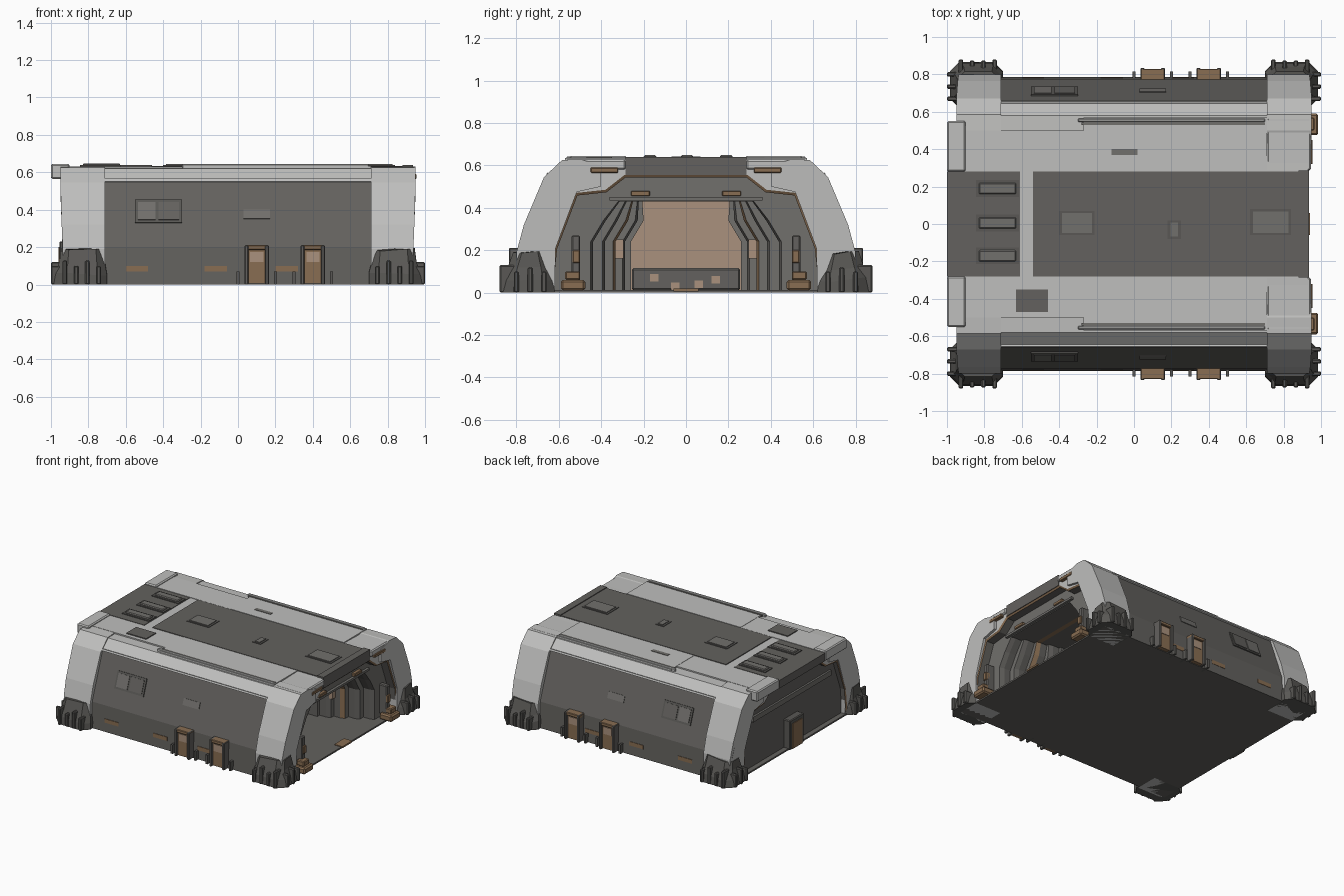
import bpy, bmesh, math, random
from mathutils import Matrix

if "Cube" in bpy.data.objects:
    bpy.data.objects.remove(bpy.data.objects["Cube"])

random.seed(3)

def material(name, rgb):
    m = bpy.data.materials.new(name)
    m.diffuse_color = (*rgb, 1)
    m.use_nodes = True
    m.node_tree.nodes["Principled BSDF"].inputs["Base Color"].default_value = m.diffuse_color
    return m

LIGHT = material("pale_plating", (0.52, 0.52, 0.51))
DARK = material("dark_grey", (0.125, 0.12, 0.112))
MID = material("mid_grey", (0.165, 0.16, 0.15))
DEEP = material("foot_grey", (0.10, 0.097, 0.09))
TAN = material("tan_wall", (0.40, 0.285, 0.205))
RUST = material("rust_brown", (0.25, 0.155, 0.085))

def finish(name, bm, mats):
    bmesh.ops.recalc_face_normals(bm, faces=bm.faces)
    me = bpy.data.meshes.new(name)
    bm.to_mesh(me)
    bm.free()
    for m in mats:
        me.materials.append(m)
    ob = bpy.data.objects.new(name, me)
    bpy.context.collection.objects.link(ob)
    return ob

def box(name, x, y, z, mat, bevel=0.0, rot=0.0):
    """Box from (min, max) ranges, optionally tilted about x."""
    bm = bmesh.new()
    size = [r[1] - r[0] for r in (x, y, z)]
    mid = [(r[1] + r[0]) / 2 for r in (x, y, z)]
    bmesh.ops.create_cube(bm, size=1)
    bmesh.ops.scale(bm, vec=size, verts=bm.verts)
    if bevel:
        bmesh.ops.bevel(bm, geom=bm.edges[:], offset=bevel, segments=1, affect='EDGES')
    bmesh.ops.rotate(bm, matrix=Matrix.Rotation(rot, 3, 'X'), verts=bm.verts)
    bmesh.ops.translate(bm, vec=mid, verts=bm.verts)
    return finish(name, bm, [mat])

def sides(name, x, y, z, mat, bevel=0.0):
    """The same box on the front and the back."""
    box(name + "_back", x, y, z, mat, bevel)
    box(name + "_front", x, (-y[1], -y[0]), z, mat, bevel)

def ring(half):
    return half + [(-y, z) for y, z in reversed(half)]

# Cross-sections, half of each, from the ground up to the centre
hull = ring([(.785, 0), (.775, .2), (.645, .56), (.58, .62), (.29, .628)])
portal = ring([(.64, .012), (.62, .21), (.52, .47), (.38, .485), (.29, .555)])
trim = ring([(.628, .012), (.608, .207), (.512, .458), (.375, .473), (.285, .543)])

def frame(w):
    return ring([(w, .012), (w, .24), (w - .06, .34), (w - .13 + (.45 - w) * .4, .43), (.12, .43)])

# Main hull: one loft that runs over the outside and down into the stepped tunnel
# stations: x, section, material of the strip that leads to it, material of its floor strip
stations = [(-.90, trim, None), (-.935, trim, 1), (-.94, portal, 4), (-.94, hull, 0), (.93, hull, 'skin'),
            (.93, portal, 0), (.922, trim, 4), (.86, trim, 1)]
x = .86
for w in (.45, .395, .345, .30):
    stations += [(x, frame(w), 2), (x - .035, frame(w - .012), 4 if w == .345 else 1), (x - .09, frame(w - .012), 1)]
    x -= .09
stations += [(x, frame(.26), 2), (.25, frame(.26), 1)]

bm = bmesh.new()
prev = None
for x, sec, m in stations:
    vs = [bm.verts.new((x, y, z)) for y, z in sec]
    n = len(vs)
    if prev:
        for i in range(n):
            f = bm.faces.new((prev[i], prev[(i + 1) % n], vs[(i + 1) % n], vs[i]))
            if m == 'skin':
                f.material_index = 0 if 2 <= i <= 6 else 1
            else:
                f.material_index = 1 if i == 9 else m
    else:
        bm.faces.new(vs).material_index = 1
    prev = vs
bm.faces.new(prev).material_index = 3
finish("hangar_hull", bm, [LIGHT, DARK, MID, TAN, RUST])

# Pale corner pillars
pillar = [(.80, 0), (.80, .19), (.765, .32), (.67, .545), (.585, .625), (.50, .63),
          (.40, .60), (.40, .5), (.515, .475), (.615, .21), (.62, 0)]
for sx in (-1, 1):
    for sy in (-1, 1):
        bm = bmesh.new()
        a = [bm.verts.new((sx * .71, sy * y, z)) for y, z in pillar]
        b = [bm.verts.new((sx * (.93 + .02 * min(1, z / .5)), sy * y, z)) for y, z in pillar]
        bm.faces.new(a)
        bm.faces.new(b)
        for i in range(len(a)):
            j = (i + 1) % len(a)
            bm.faces.new((a[i], a[j], b[j], b[i]))
        finish("corner_pillar", bm, [LIGHT])

        # Flared rugged foot
        bm = bmesh.new()
        levels = []
        for z, x0, x1, y0, y1, c in ((0, .70, .985, .62, .865, .05), (.06, .70, .975, .625, .86, .05),
                                     (.11, .71, .955, .64, .84, .045), (.185, .72, .945, .66, .815, .04)):
            pts = [(x0, y0), (x1 - c, y0), (x1, y0 + c), (x1, y1 - c), (x1 - c, y1), (x0 + c, y1), (x0, y1 - c)]
            levels.append([bm.verts.new((sx * px, sy * py, z + (random.uniform(-.012, .012) if z else 0)))
                           for px, py in pts])
        for lo, hi in zip(levels, levels[1:]):
            for i in range(7):
                bm.faces.new((lo[i], lo[(i + 1) % 7], hi[(i + 1) % 7], hi[i]))
        bm.faces.new(levels[0])
        bm.faces.new(levels[-1])
        finish("foot", bm, [DEEP])

        # Claw-like ribs round the foot
        for k in range(4):
            cx, cy = sx * (.745 + .06 * k), sy * .83
            h = .10 + .03 * (k % 2)
            box("foot_rib", (cx - .012, cx + .012), (cy - .05, cy + .05) if k in (0, 3) else (cy - .045, cy + .045),
                (0, h), DEEP, .006)
        for k in range(3):
            cx, cy = sx * .95, sy * (.67 + .065 * k)
            box("foot_rib", (cx - .05, cx + .05), (cy - .012, cy + .012), (0, .10 + .02 * (k % 2)), DEEP, .006)

# Roof: dark strip, left panel with vents, overhanging lips
box("roof_strip", (-.54, .932), (-.28, .28), (.60, .634), DARK)
box("portal_lintel", (.88, .935), (-.285, .285), (.555, .64), DARK)
box("left_roof_panel", (-1, -.61), (-.28, .28), (.57, .632), DARK)
for y in (.19, .005, -.17):
    box("vent_base", (-.845, -.615), (y - .045, y + .045), (.62, .638), DEEP)
    box("vent_cover", (-.83, -.63), (y - .03, y + .03), (.63, .648), MID, .006)
sides("left_lip", (-1, -.90), (.28, .55), (.565, .645), LIGHT, .008)
sides("roof_ledge", (-.92, -.27), (.285, .50), (.60, .632), LIGHT)
sides("roof_slab", (-.27, .71), (.285, .57), (.60, .634), LIGHT)
sides("roof_rail", (-.30, .70), (.545, .565), (.61, .643), LIGHT, .005)
sides("roof_groove", (-.28, .70), (.53, .543), (.62, .637), MID)
sides("right_roof_end", (.71, .945), (.285, .57), (.58, .627), LIGHT, .008)
for x0, x1, y0, y1 in ((-.40, -.21, -.06, .07), (.62, .84, -.06, .08), (.18, .25, -.08, .02)):
    box("hatch_frame", (x0, x1), (y0, y1), (.62, .638), DEEP)
    box("hatch_lid", (x0 + .015, x1 - .015), (y0 + .012, y1 - .012), (.63, .643), MID)
box("roof_plate", (-.63, -.46), (-.47, -.35), (.61, .639), DARK)
box("roof_scuff", (-.12, .02), (.37, .40), (.61, .637), MID)

tilt = math.atan2(.13, .36)
for s in (-1, 1):
    # Sloped side windows and top trim
    def plate(name, x0, x1, z, h, t, mat):
        yc = s * (.775 - (z - .2) * .361)
        box(name, (x0, x1), (yc - t, yc + t), (z - h / 2, z + h / 2), mat, 0, s * tilt)
    plate("window_frame", -.55, -.30, .39, .13, .008, DEEP)
    plate("window_left", -.535, -.44, .39, .10, .012, MID)
    plate("window_right", -.425, -.315, .39, .10, .012, DARK)
    plate("small_panel", .03, .17, .375, .05, .005, MID)
    plate("panel_top_trim", -.71, .71, .555, .015, .012, LIGHT)

    # Side doors
    for x in (.10, .40):
        for dx in (-.055, .055):
            yy = sorted((s * .72, s * .835))
            box("door_post", (x + dx - .01, x + dx + .01), yy, (0, .21), DARK, .004)
        box("door_lintel", (x - .065, x + .065), sorted((s * .72, s * .83)), (.185, .21), RUST, .004)
        box("door_panel", (x - .05, x + .05), sorted((s * .70, s * .815)), (.005, .19), RUST)
        box("door_window", (x - .035, x + .035), sorted((s * .70, s * .819)), (.12, .175), TAN)
        for dx in (-.10, .10):
            box("door_bollard", (x + dx - .008, x + dx + .008), sorted((s * .74, s * .815)), (0, .07), DEEP)
    for x in (-.54, -.12, .26):
        box("rust_patch", (x - .06, x + .06), sorted((s * .74, s * .784)), (.07, .10), RUST)

    # Portal details
    box("portal_strut", (.86, .93), sorted((s * .50, s * .54)), (.04, .27), DARK, .006)
    box("strut_lamp", (.90, .94), sorted((s * .50, s * .535)), (.14, .20), RUST, .004)
    box("strut_base", (.88, .985), sorted((s * .475, s * .59)), (.01, .06), RUST, .01)
    box("strut_clamp", (.90, .965), sorted((s * .50, s * .57)), (.06, .10), RUST, .006)
    box("corner_marker", (.90, .955), sorted((s * .32, s * .45)), (.565, .59), RUST, .004)
    box("lintel_lamp", (.85, .885), sorted((s * .17, s * .26)), (.455, .48), RUST, .004)
    box("frame_light", (.55, .605), sorted((s * .295, s * .335)), (.16, .25), TAN)

# Upper portal beam
box("portal_beam", (.84, .88), (-.36, .36), (.435, .452), MID)

# Low barrier in front of the tan inner wall
box("inner_barrier", (.25, .33), (-.255, .255), (.01, .115), DARK, .008)
for y, z in ((-.15, .07), (.06, .04), (.14, .06), (-.05, .03)):
    box("barrier_light", (.32, .335), (y - .02, y + .02), (z - .018, z + .018), TAN)
box("threshold", (.87, .94), (-.06, .06), (.005, .018), RUST)

# Left end wall door
box("end_door_frame", (-.955, -.89), (-.085, .085), (0, .23), DEEP, .006)
box("end_door", (-.96, -.89), (-.06, .06), (.005, .20), RUST)
box("end_wall_band", (-.915, -.89), (-.48, .48), (.36, .40), MID)
